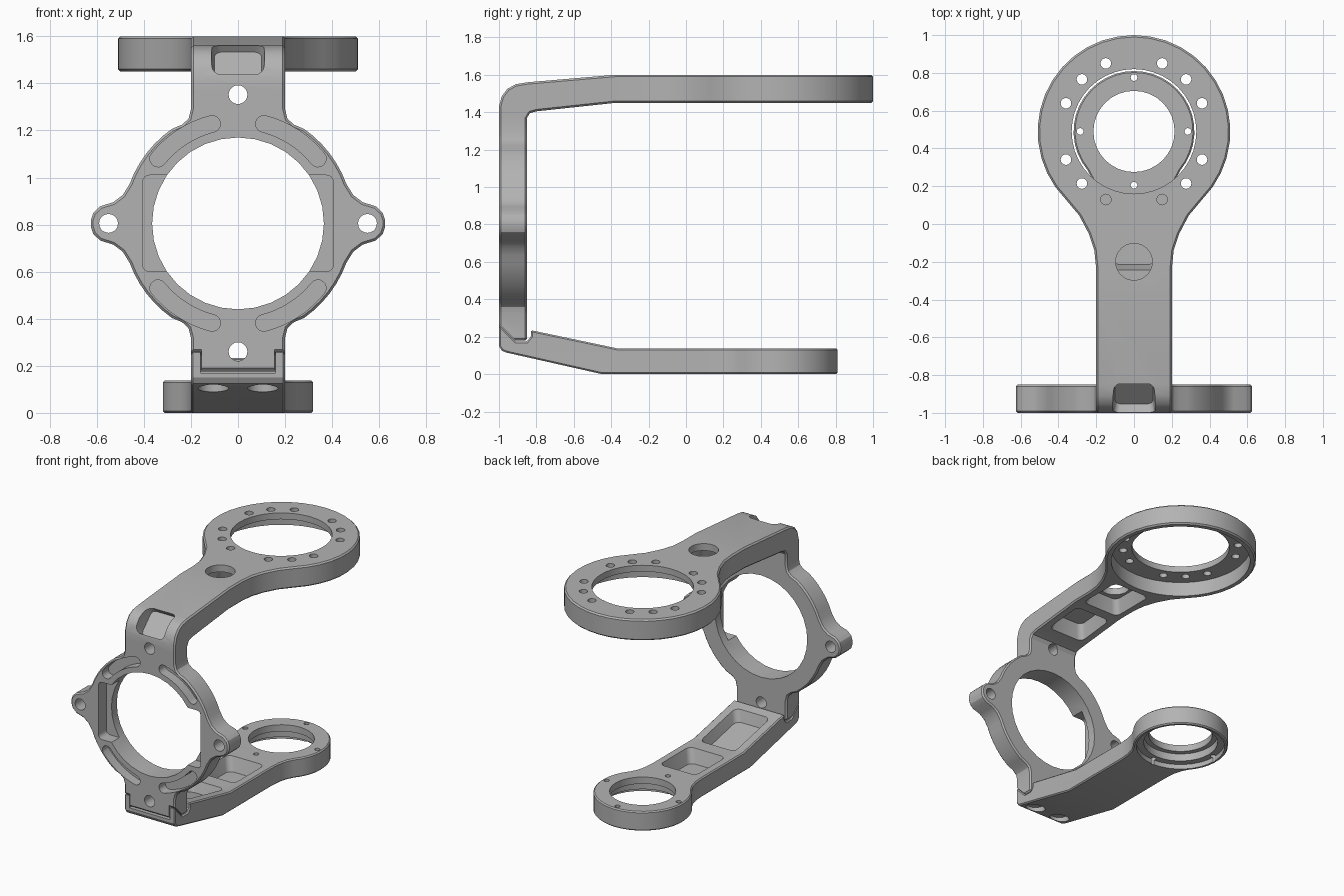
import bpy, bmesh
from math import sin, cos, radians, pi
from mathutils import Matrix

cube = bpy.data.objects.get("Cube")
if cube:
    bpy.data.objects.remove(cube)

grey = bpy.data.materials.new("matte_grey")
grey.use_nodes = True
COLOR = (0.45, 0.45, 0.45, 1)
grey.diffuse_color = COLOR
grey.node_tree.nodes["Principled BSDF"].inputs["Base Color"].default_value = COLOR

RING_Y = 0.49      # centre of both horizontal rings
HUB_Z = 0.805      # centre of the front plate opening


# ---------- helpers ----------
def loft(name, loop_a, loop_b):
    """Solid between two matching 3D loops."""
    bm = bmesh.new()
    a = [bm.verts.new(p) for p in loop_a]
    b = [bm.verts.new(p) for p in loop_b]
    bm.faces.new(a)
    bm.faces.new(b)
    for i in range(len(a)):
        j = (i + 1) % len(a)
        bm.faces.new((a[i], a[j], b[j], b[i]))
    bmesh.ops.recalc_face_normals(bm, faces=bm.faces)
    mesh = bpy.data.meshes.new(name)
    bm.to_mesh(mesh)
    bm.free()
    mesh.materials.append(grey)
    ob = bpy.data.objects.new(name, mesh)
    bpy.context.collection.objects.link(ob)
    return ob


def prism(name, pts, axis, lo, hi):
    """Extrude a 2D profile along an axis."""
    place = {"x": lambda p, h: (h, p[0], p[1]),
             "y": lambda p, h: (p[0], h, p[1]),
             "z": lambda p, h: (p[0], p[1], h)}[axis]
    return loft(name, [place(p, lo) for p in pts], [place(p, hi) for p in pts])


def arc(cx, cy, r, start, end, n):
    step = (end - start) / n
    return [(cx + r * cos(radians(start + step * i)),
             cy + r * sin(radians(start + step * i))) for i in range(n + 1)]


def disc(cx, cy, r, axis, lo, hi, n=32):
    return prism("cutter", arc(cx, cy, r, 0, 360, n)[:-1], axis, lo, hi)


def rounded_rect(hx, hy, r):
    pts = []
    for sx, sy, a in ((1, 1, 0), (-1, 1, 90), (-1, -1, 180), (1, -1, 270)):
        pts += arc(sx * (hx - r), sy * (hy - r), r, a, a + 90, 4)
    return pts


def mirrored(half):
    return half + [(-x, y) for x, y in reversed(half) if abs(x) > 1e-5]


def box(x0, x1, y0, y1, z0, z1):
    return prism("cutter", [(x0, y0), (x1, y0), (x1, y1), (x0, y1)], "z", z0, z1)


def pocket(y0, y1, z_open, z_floor, slope, hx=0.15, inset=0.035):
    """Tapered pocket whose floor follows the slope of the arm."""
    mid, hy = (y0 + y1) / 2, (y1 - y0) / 2
    loops = [[(x, mid + y, z + slope * y)
              for x, y in rounded_rect(hx - d, hy - d, 0.04)]
             for z, d in ((z_open, 0), (z_floor, inset))]
    return loft("cutter", *loops)


def apply(ob, mod):
    bpy.context.view_layer.objects.active = ob
    bpy.ops.object.modifier_apply(modifier=mod.name)


def boolean(ob, other, op="DIFFERENCE"):
    mod = ob.modifiers.new("bool", "BOOLEAN")
    mod.operation, mod.solver, mod.object = op, "EXACT", other
    apply(ob, mod)
    bpy.data.objects.remove(other)


def soften(ob, width=0.01):
    mod = ob.modifiers.new("bevel", "BEVEL")
    mod.width, mod.segments = width, 1
    mod.limit_method, mod.angle_limit = "ANGLE", radians(50)
    apply(ob, mod)


def finish(ob):
    bpy.ops.object.select_all(action="DESELECT")
    ob.select_set(True)
    bpy.context.view_layer.objects.active = ob
    bpy.ops.object.shade_smooth_by_angle(angle=radians(28))


# ---------- upper bracket: bend, arm and large ring ----------
side = [(-1, 1.37), (-1, 1.43), (-.985, 1.485), (-.955, 1.525), (-.91, 1.55),
        (-.85, 1.56), (-.38, 1.6), (1.1, 1.6), (1.1, 1.45), (-.38, 1.45),
        (-.8, 1.405), (-.835, 1.395), (-.85, 1.37)]
plan = mirrored(arc(0, RING_Y, .51, 90, -45, 14) +
                [(.29, .045), (.24, -.05), (.21, -.14), (.2, -.24), (.2, -1.1)])
bracket = prism("upper_bracket", side, "x", -.7, .7)
boolean(bracket, prism("cutter", plan, "z", 1.2, 1.8), "INTERSECT")

# front plate with its two ears
quarter = ([(.2, 1.29), (.21, 1.25), (.237, 1.225)] +
           arc(0, HUB_Z, .49, 55, 20, 6) +
           [(.49, .925), (.53, .895), (.585, .878), (.615, .85), (.625, .82)])
lower_quarter = [(x, 2 * HUB_Z - z) for x, z in reversed(quarter)]
outline = mirrored([(.2, 1.37)] + quarter + lower_quarter + [(.2, .18)])
boolean(bracket, prism("plate", outline, "y", -1, -.85), "UNION")
soften(bracket)

# hub opening, side recesses, bolt holes and curved slots
boolean(bracket, disc(0, HUB_Z, .365, "y", -1.1, -.7))
for s in (-1, 1):
    recess = [(s * .2 + x, HUB_Z + z) for x, z in rounded_rect(.205, .205, .03)]
    boolean(bracket, prism("cutter", recess, "y", -1.1, -.91))
    boolean(bracket, disc(s * .55, HUB_Z, .04, "y", -1.1, -.7, 20))
for z in (1.352, .26):
    boolean(bracket, disc(0, z, .04, "y", -1.1, -.7, 20))
for base in (39, 104.5, 219, 284.5):
    a, b = base, base + 36.5
    ends = [(.437 * cos(radians(t)), HUB_Z + .437 * sin(radians(t))) for t in (a, b)]
    slot = (arc(0, HUB_Z, .472, a, b, 8) + arc(*ends[1], .035, b, b + 180, 8)[1:-1] +
            arc(0, HUB_Z, .402, b, a, 8) + arc(*ends[0], .035, a + 180, a + 360, 8)[1:-1])
    boolean(bracket, prism("cutter", slot, "y", -1.1, -.93))

# chamfered tongue corners that sit on the lower bracket
for x in (-.25, .155):
    wedge = [(-1.1, .37), (-.91, .18), (-.91, .1), (-1.1, .1)]
    boolean(bracket, prism("cutter", wedge, "x", x, x + .095))

# slanted window recess in the bend
opening, floor = rounded_rect(.125, .115, .04), rounded_rect(.1, .09, .03)
window = loft("cutter", [(x, y, .1) for x, y in opening], [(x, y, -.065) for x, y in floor])
window.data.transform(Matrix.Translation((0, -.935, 1.515)) @ Matrix.Rotation(pi / 4, 4, "X"))
boolean(bracket, window)

# large ring: opening, underside counterbore and bolt circle
boolean(bracket, disc(0, RING_Y, .33, "z", 1.3, 1.7, 40))
boolean(bracket, disc(0, RING_Y, .47, "z", 1.3, 1.555, 40))
for i in range(16):
    if i % 4:
        t = i * pi / 8
        boolean(bracket, disc(.39 * cos(t), RING_Y + .39 * sin(t), .028, "z", 1.3, 1.7, 16))

# arm: cable hole and two underside pockets
boolean(bracket, disc(0, -.2, .097, "z", 1.3, 1.7))
boolean(bracket, pocket(-.73, -.42, 1.4, 1.53, .09))
boolean(bracket, pocket(-.36, -.02, 1.44, 1.55, 0))
finish(bracket)

# ---------- lower bracket: arm and small ring ----------
side = [(-1, .265), (-1, .15), (-.985, .125), (-.96, .115), (-.45, 0), (.9, 0),
        (.9, .138), (-.37, .138), (-.83, .235), (-.83, .2), (-.85, .175), (-.91, .175)]
plan = mirrored(arc(0, RING_Y, .32, 90, -40, 14) +
                [(.222, .24), (.206, .18), (.2, .1), (.2, -1.1)])
lower = prism("lower_bracket", side, "x", -.5, .5)
boolean(lower, prism("cutter", plan, "z", -.2, .5), "INTERSECT")
soften(lower, .008)
boolean(lower, box(-.16, .16, -1.1, -.9, .17, .4))

# small ring: opening, stepped underside and screw holes
boolean(lower, disc(0, RING_Y, .215, "z", -.1, .3))
boolean(lower, disc(0, RING_Y, .25, "z", -.1, .09))
boolean(lower, disc(0, RING_Y, .298, "z", -.1, .035))
for i in range(4):
    t = i * pi / 2
    boolean(lower, disc(.285 * cos(t), RING_Y + .285 * sin(t), .018, "z", -.1, .3, 12))

# arm pockets and screw recesses under the front lip
boolean(lower, pocket(-.77, -.34, .22, .1, -.217))
boolean(lower, pocket(-.25, .1, .16, .04, 0))
for x in (-.105, .105):
    boolean(lower, disc(x, -.91, .065, "z", -.1, .145, 24))
finish(lower)
